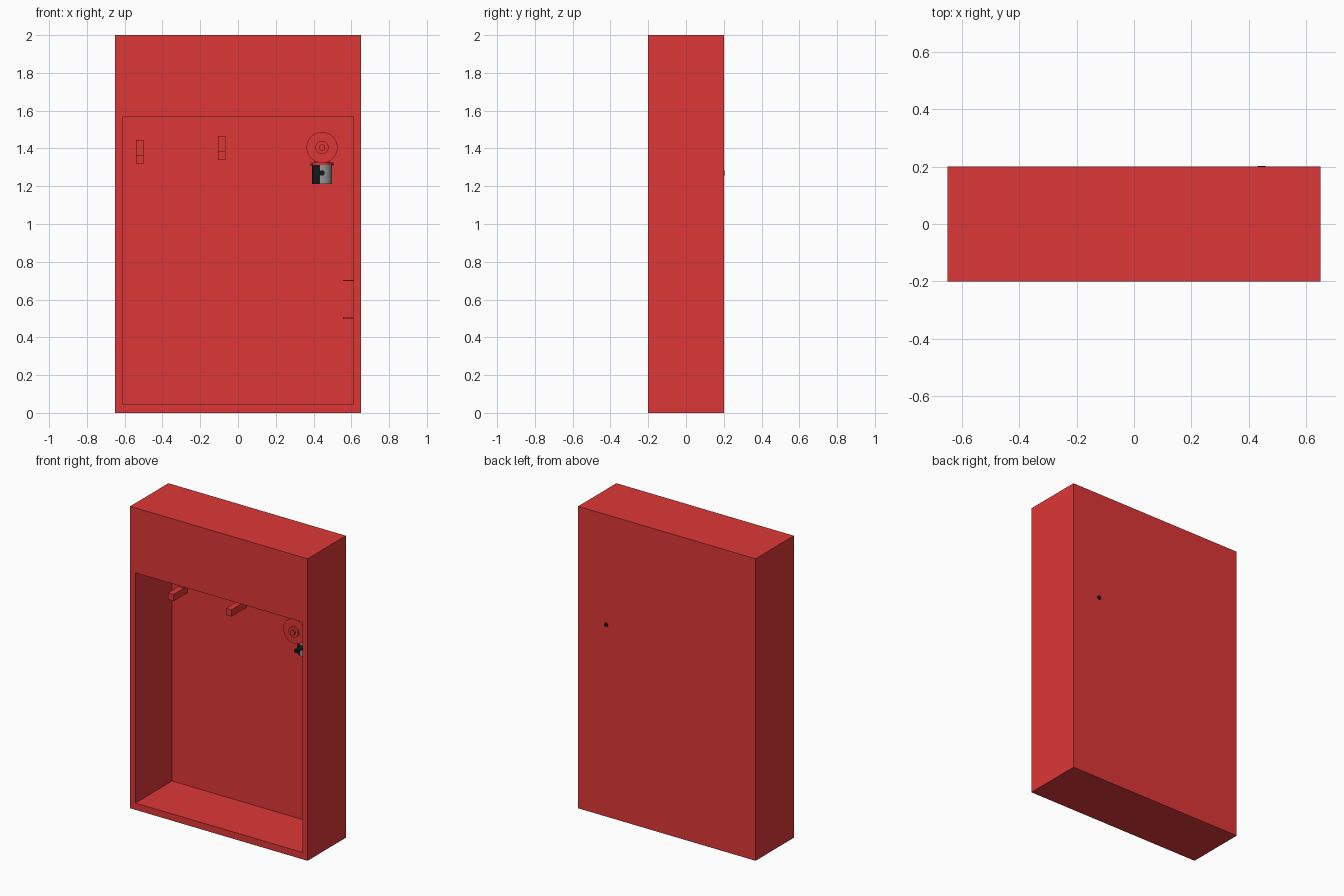
import bpy, bmesh
from mathutils import Matrix, Vector

if "Cube" in bpy.data.objects:
    bpy.data.objects.remove(bpy.data.objects["Cube"])


def material(name, color):
    m = bpy.data.materials.new(name)
    m.diffuse_color = (*color, 1)
    m.use_nodes = True
    m.node_tree.nodes["Principled BSDF"].inputs["Base Color"].default_value = m.diffuse_color
    return m


RED = material("red_paint", (0.73, 0.038, 0.038))
BLACK = material("black_rubber", (0.01, 0.01, 0.01))
GREY = material("grey_metal", (0.3, 0.3, 0.3))
BACK = 0.183  # inner face of the back wall


def finish(name, bm, *mats):
    bmesh.ops.recalc_face_normals(bm, faces=bm.faces)
    me = bpy.data.meshes.new(name)
    bm.to_mesh(me)
    bm.free()
    ob = bpy.data.objects.new(name, me)
    bpy.context.collection.objects.link(ob)
    for m in mats:
        me.materials.append(m)
    return ob


def add_box(bm, x0, x1, y0, y1, z0, z1):
    size = Matrix.Diagonal((x1 - x0, y1 - y0, z1 - z0, 1))
    mid = Matrix.Translation(((x0 + x1) / 2, (y0 + y1) / 2, (z0 + z1) / 2))
    return bmesh.ops.create_cube(bm, size=1, matrix=mid @ size)


def smooth(ob):
    bpy.ops.object.select_all(action='DESELECT')
    ob.select_set(True)
    bpy.context.view_layer.objects.active = ob
    bpy.ops.object.shade_smooth_by_angle()


def rod(name, start, end, radius, mat, sides=32):
    a, b = Vector(start), Vector(end)
    bm = bmesh.new()
    turn = (b - a).to_track_quat('Z', 'Y').to_matrix().to_4x4()
    bmesh.ops.create_cone(bm, cap_ends=True, segments=sides, radius1=radius,
                          radius2=radius, depth=(b - a).length,
                          matrix=Matrix.Translation((a + b) / 2) @ turn)
    ob = finish(name, bm, mat)
    smooth(ob)
    return ob


# Cabinet: block with a recess pushed in from the front
bm = bmesh.new()
add_box(bm, -0.65, 0.65, -0.2, 0.2, 0, 2)
bm.normal_update()
front = min(bm.faces, key=lambda f: f.calc_center_median().y)
bmesh.ops.inset_region(bm, faces=[front], thickness=0.03)
for v in front.verts:
    v.co.x = 0.611 if v.co.x > 0 else -0.611
    v.co.z = 1.57 if v.co.z > 1 else 0.045
out = bmesh.ops.extrude_discrete_faces(bm, faces=[front])
for v in out["faces"][0].verts:
    v.co.y = BACK
finish("cabinet", bm, RED)

# Hose hooks: wall plate with a forward arm
for name, x, y, z in (("left_hook", -0.52, 0.04, 1.32),
                      ("middle_hook", -0.085, 0.025, 1.34)):
    bm = bmesh.new()
    profile = [(y, z), (BACK, z), (BACK, z + 0.125), (BACK - 0.035, z + 0.125),
               (BACK - 0.035, z + 0.045), (y, z + 0.045)]
    face = bm.faces.new([bm.verts.new((x - 0.02, py, pz)) for py, pz in profile])
    ext = bmesh.ops.extrude_face_region(bm, geom=[face])
    bmesh.ops.translate(bm, vec=(0.04, 0, 0),
                        verts=[g for g in ext["geom"] if isinstance(g, bmesh.types.BMVert)])
    finish(name, bm, RED)

# Small ledges on the right wall
for name, z0, z1 in (("upper_ledge", 0.697, 0.703), ("lower_ledge", 0.497, 0.507)):
    bm = bmesh.new()
    add_box(bm, 0.555, 0.612, -0.05, 0.06, z0, z1)
    finish(name, bm, RED)

# Valve wheel, hub and stem
X, Z, Y = 0.445, 1.405, 0.08
rod("valve_wheel", (X, -0.045, Z), (X, 0.0, Z), 0.082, RED, 48)
rod("wheel_hub", (X, -0.058, Z), (X, -0.045, Z), 0.035, RED)
rod("hub_cap", (X, -0.068, Z), (X, -0.058, Z), 0.017, RED)
rod("valve_stem", (X, 0.0, Z), (X, BACK, Z), 0.04, RED)
rod("valve_neck", (X, Y, 1.31), (X, Y, Z), 0.04, RED)

# Coupling flange with side lugs
rod("flange", (X, Y, 1.312), (X, Y, 1.325), 0.055, RED)
rod("flange_lugs", (X - 0.06, Y, 1.318), (X + 0.06, Y, 1.318), 0.007, RED, 12)

# Coupling body: black left side, metal right side
body = rod("coupling", (X, Y, 1.212), (X, Y, 1.312), 0.052, GREY)
body.data.materials.append(BLACK)
for p in body.data.polygons:
    if p.center.x < X - 0.01:
        p.material_index = 1

# Supply pipe passing through the back wall
rod("supply_pipe", (X, -0.03, 1.27), (X, 0.203, 1.27), 0.014, BLACK, 24)
